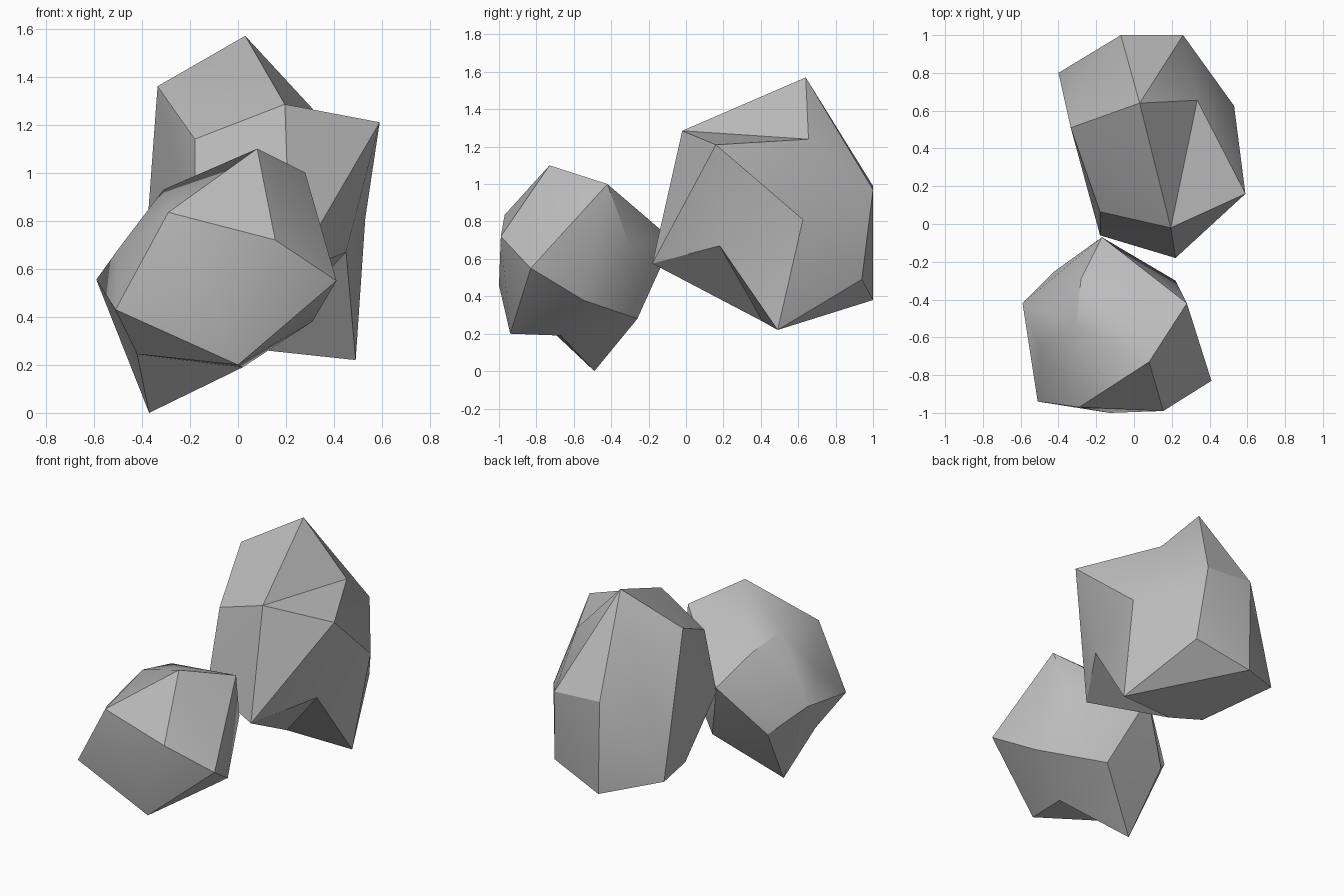
import bpy, bmesh, math
from mathutils import Vector

cube = bpy.data.objects.get("Cube")
if cube:
    bpy.data.objects.remove(cube, do_unlink=True)

# One plain stone colour
stone = bpy.data.materials.new("stone_grey")
stone.use_nodes = True
stone.diffuse_color = (0.5, 0.5, 0.5, 1)
stone.node_tree.nodes["Principled BSDF"].inputs["Base Color"].default_value = stone.diffuse_color


def knock_in(bm, point, rim):
    """Replace the faces inside a rim of corners with a fan around a new point."""
    def on_rim(vert):
        return any((vert.co - Vector(corner)).length < 0.001 for corner in rim)

    chipped = [f for f in bm.faces if all(on_rim(v) for v in f.verts)]
    border = [e.verts[:] for e in bm.edges
              if sum(f in chipped for f in e.link_faces) == 1]
    bmesh.ops.delete(bm, geom=chipped, context="FACES_ONLY")
    centre = bm.verts.new(point)
    for start, end in border:
        bm.faces.new((start, end, centre))
    # Clear away edges left bare inside the rim
    bare = [e for e in bm.edges if not e.link_faces]
    bmesh.ops.delete(bm, geom=bare, context="EDGES")


def build_rock(name, corners, dents):
    bm = bmesh.new()
    for corner in corners.values():
        bm.verts.new(corner)
    bmesh.ops.convex_hull(bm, input=bm.verts[:], use_existing_faces=False)
    # Chip the hollows out of the hull
    places = dict(corners)
    for dent, point, rim in dents:
        knock_in(bm, point, [places[key] for key in rim.split()])
        places[dent] = point
    loose = [v for v in bm.verts if not v.link_faces]
    bmesh.ops.delete(bm, geom=loose, context="VERTS")
    bmesh.ops.recalc_face_normals(bm, faces=bm.faces[:])
    mesh = bpy.data.meshes.new(name)
    bm.to_mesh(mesh)
    bm.free()
    mesh.materials.append(stone)
    rock = bpy.data.objects.new(name, mesh)
    bpy.context.collection.objects.link(rock)
    # Soft shading over shallow edges, crisp edges elsewhere
    bpy.ops.object.select_all(action="DESELECT")
    rock.select_set(True)
    bpy.context.view_layer.objects.active = rock
    bpy.ops.object.shade_smooth_by_angle(angle=math.radians(30))


# Small boulder at the front
small_corners = {
    "peak": (.08, -.73, 1.1),
    "top_left": (.28, -.42, 1),
    "top_right": (-.31, -.55, .93),
    "top_back": (-.28, -.29, .88),
    "brow": (-.29, -.97, .835),
    "left": (.41, -.83, .55),
    "nose": (.155, -.99, .72),
    "cheek": (-.51, -.94, .43),
    "front": (-.13, -1, .46),
    "right": (-.59, -.42, .555),
    "back": (-.17, -.07, .7),
    "back_left": (.22, -.3, .67),
    "chin": (0, -.94, .2),
    "foot": (-.37, -.49, 0),
    "low_left": (.31, -.55, .38),
    "low_back": (-.01, -.26, .28),
    "low_right": (-.42, -.25, .39),
}
small_dents = [
    ("side_dent", (-.5, -.65, .68), "cheek right brow top_right"),
    ("foot_dent", (-.42, -.75, .245), "cheek chin foot right"),
    ("under_dent", (.02, -.67, .19), "chin foot foot_dent low_left low_back"),
]
build_rock("small_rock", small_corners, small_dents)

# Large boulder leaning behind it
large_corners = {
    "peak": (.03, .64, 1.57),
    "top_right": (-.335, .51, 1.36),
    "brow_right": (-.18, .065, 1.14),
    "brow": (.195, -.02, 1.285),
    "shoulder": (.59, .16, 1.21),
    "left": (.53, .625, .81),
    "nose": (.22, -.18, .575),
    "back_left": (.26, 1, .97),
    "back_right": (-.07, 1, .99),
    "contact": (-.18, -.06, .68),
    "foot": (.49, .49, .22),
    "low_left": (.3, .94, .49),
    "low_back": (-.06, 1, .38),
    "low_right": (-.24, .35, .39),
    "heel": (-.4, .8, .475),
    "belly": (.07, .41, .265),
}
large_dents = [
    ("crown_dent", (.335, .655, 1.24), "peak brow shoulder left back_left"),
    ("under_dent", (.45, .18, .67), "nose shoulder left foot belly"),
    ("back_dent", (-.28, .78, .93), "top_right peak back_right heel"),
]
build_rock("large_rock", large_corners, large_dents)
